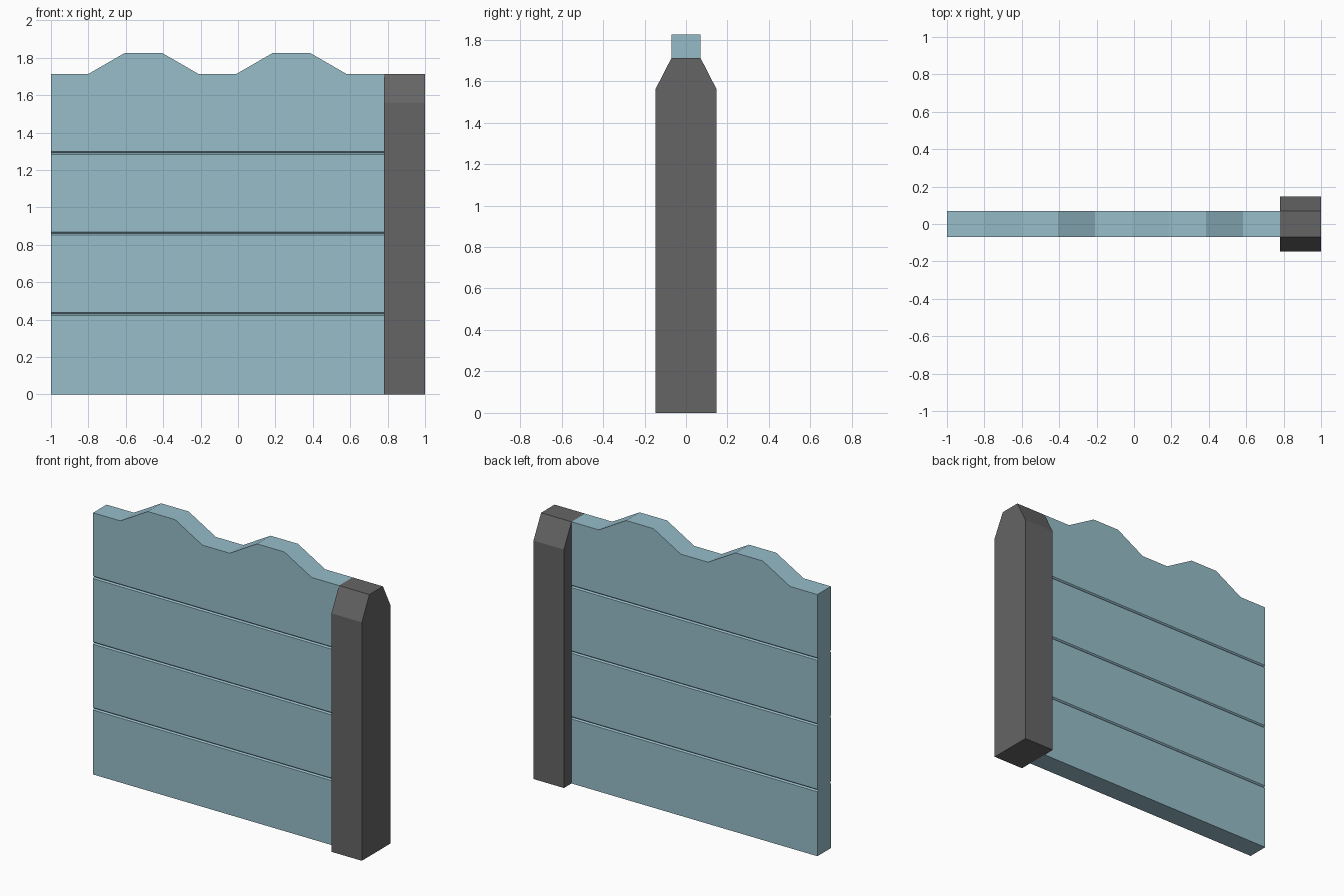
import bpy, bmesh
from mathutils import Vector

if "Cube" in bpy.data.objects:
    bpy.data.objects.remove(bpy.data.objects["Cube"])


def material(name, color):
    mat = bpy.data.materials.new(name)
    mat.diffuse_color = (*color, 1)
    mat.use_nodes = True
    mat.node_tree.nodes["Principled BSDF"].inputs["Base Color"].default_value = mat.diffuse_color
    return mat


def extruded(points, offset):
    """Closed prism from an outline swept along offset."""
    bm = bmesh.new()
    face = bm.faces.new([bm.verts.new(p) for p in points])
    swept = bmesh.ops.extrude_face_region(bm, geom=[face], use_keep_orig=True)
    moved = [g for g in swept["geom"] if isinstance(g, bmesh.types.BMVert)]
    bmesh.ops.translate(bm, verts=moved, vec=Vector(offset))
    bmesh.ops.recalc_face_normals(bm, faces=bm.faces)
    return bm


def finish(bm, name, mat):
    mesh = bpy.data.meshes.new(name)
    bm.to_mesh(mesh)
    bm.free()
    mesh.materials.append(mat)
    obj = bpy.data.objects.new(name, mesh)
    bpy.context.collection.objects.link(obj)
    return obj


blue = material("pale_blue", (0.31, 0.51, 0.59))
dark = material("dark_grey", (0.13, 0.13, 0.13))

LEFT, JOINT, RIGHT = -1.0, 0.78, 1.0
HALF, LOW, HIGH = 0.07, 1.712, 1.826

# Wall panel with two raised waves along its top
step = (JOINT - LEFT) / 9
heights = [LOW, LOW, HIGH, HIGH, LOW, LOW, HIGH, HIGH, LOW, LOW]
outline = [(LEFT + i * step, -HALF, z) for i, z in enumerate(heights)]
outline += [(JOINT, -HALF, 0), (LEFT, -HALF, 0)]
panel = extruded(outline, (0, 2 * HALF, 0))

# V grooves between the boards, front and back
for k in (1, 2, 3):
    groove = k * 0.43
    for dz in (-0.008, 0, 0.008):
        bmesh.ops.bisect_plane(
            panel, geom=panel.verts[:] + panel.edges[:] + panel.faces[:],
            dist=1e-5, plane_co=(0, 0, groove + dz), plane_no=(0, 0, 1))
    for v in panel.verts:
        if abs(v.co.z - groove) < 1e-4:
            v.co.y *= 0.88
finish(panel, "wall_panel", blue)

# End post with a chamfered top
half_profile = [(0.148, 0), (0.148, 1.56), (0.07, LOW)]
profile = half_profile + [(-y, z) for y, z in reversed(half_profile)]
post = extruded([(JOINT, y, z) for y, z in profile], (RIGHT - JOINT, 0, 0))
finish(post, "end_post", dark)
